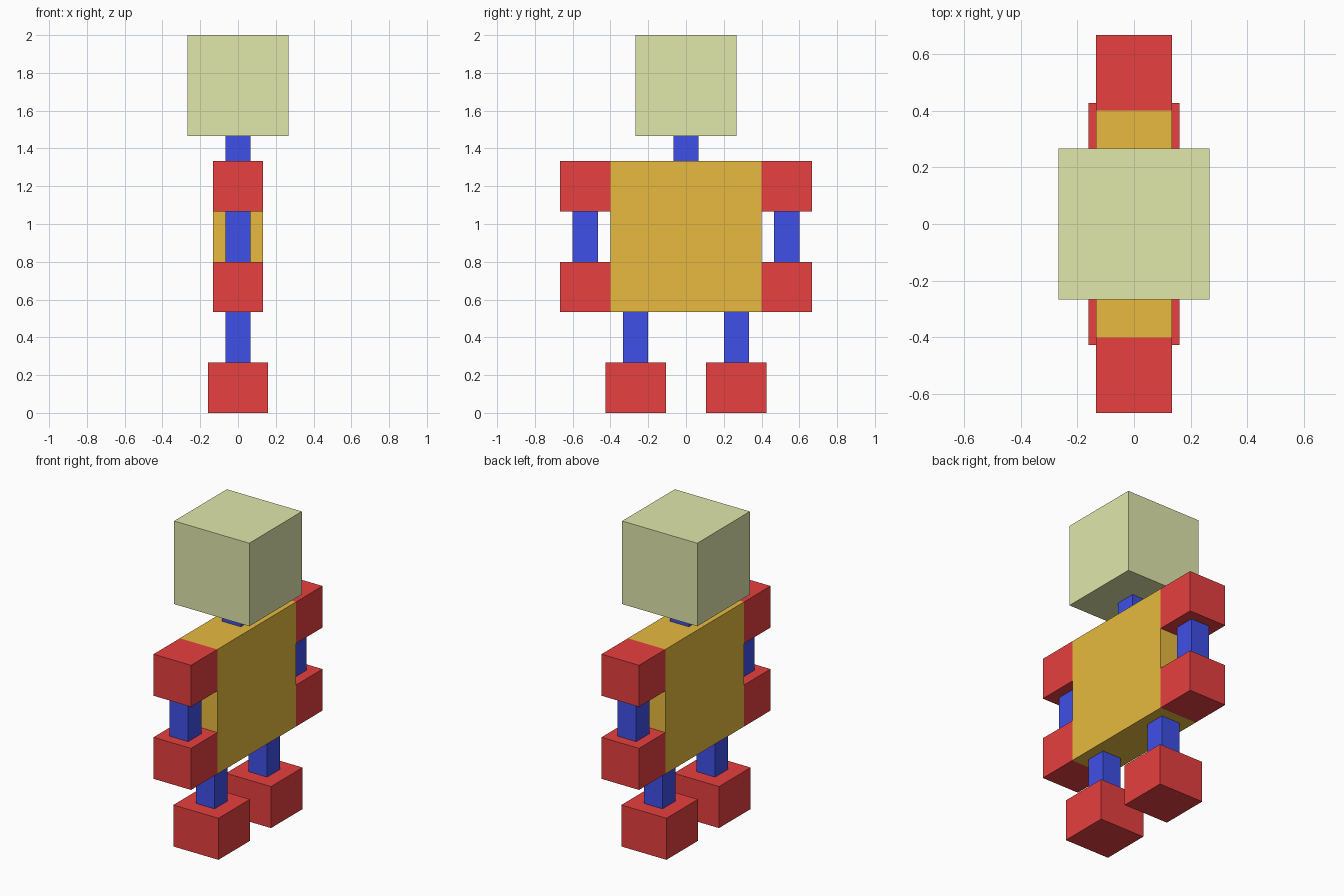
import bpy

if "Cube" in bpy.data.objects:
    bpy.data.objects.remove(bpy.data.objects["Cube"])

U = 2 / 7.5  # one block of the design grid


def material(name, rgb):
    m = bpy.data.materials.new(name)
    m.diffuse_color = (*rgb, 1)
    m.use_nodes = True
    m.node_tree.nodes["Principled BSDF"].inputs["Base Color"].default_value = m.diffuse_color
    return m


RED = material("red", (0.8, 0.05, 0.05))
BLUE = material("blue", (0.05, 0.08, 0.8))
ORANGE = material("orange", (0.8, 0.49, 0.05))
GREEN = material("pale_green", (0.75, 0.8, 0.41))


def block(name, y, z0, size, mat):
    """Box centred on x = 0 with its base at z0; all measures in blocks."""
    bpy.ops.mesh.primitive_cube_add(size=1, location=(0, y * U, (z0 + size[2] / 2) * U))
    ob = bpy.context.object
    ob.name = name
    ob.scale = [s * U for s in size]
    bpy.ops.object.transform_apply(location=False, rotation=False, scale=True)
    ob.data.materials.append(mat)


# Head, neck and body
block("head", 0, 5.5, (2, 2, 2), GREEN)
block("neck", 0, 5, (0.5, 0.5, 0.5), BLUE)
block("torso", 0, 2, (1, 3, 3), ORANGE)

# Arms and legs on both sides
for side, s in (("left", 1), ("right", -1)):
    block(side + "_shoulder", 2 * s, 4, (1, 1, 1), RED)
    block(side + "_arm", 2 * s, 3, (0.5, 0.5, 1), BLUE)
    block(side + "_hand", 2 * s, 2, (1, 1, 1), RED)
    block(side + "_leg", s, 1, (0.5, 0.5, 1), BLUE)
    block(side + "_foot", s, 0, (1.2, 1.2, 1), RED)
